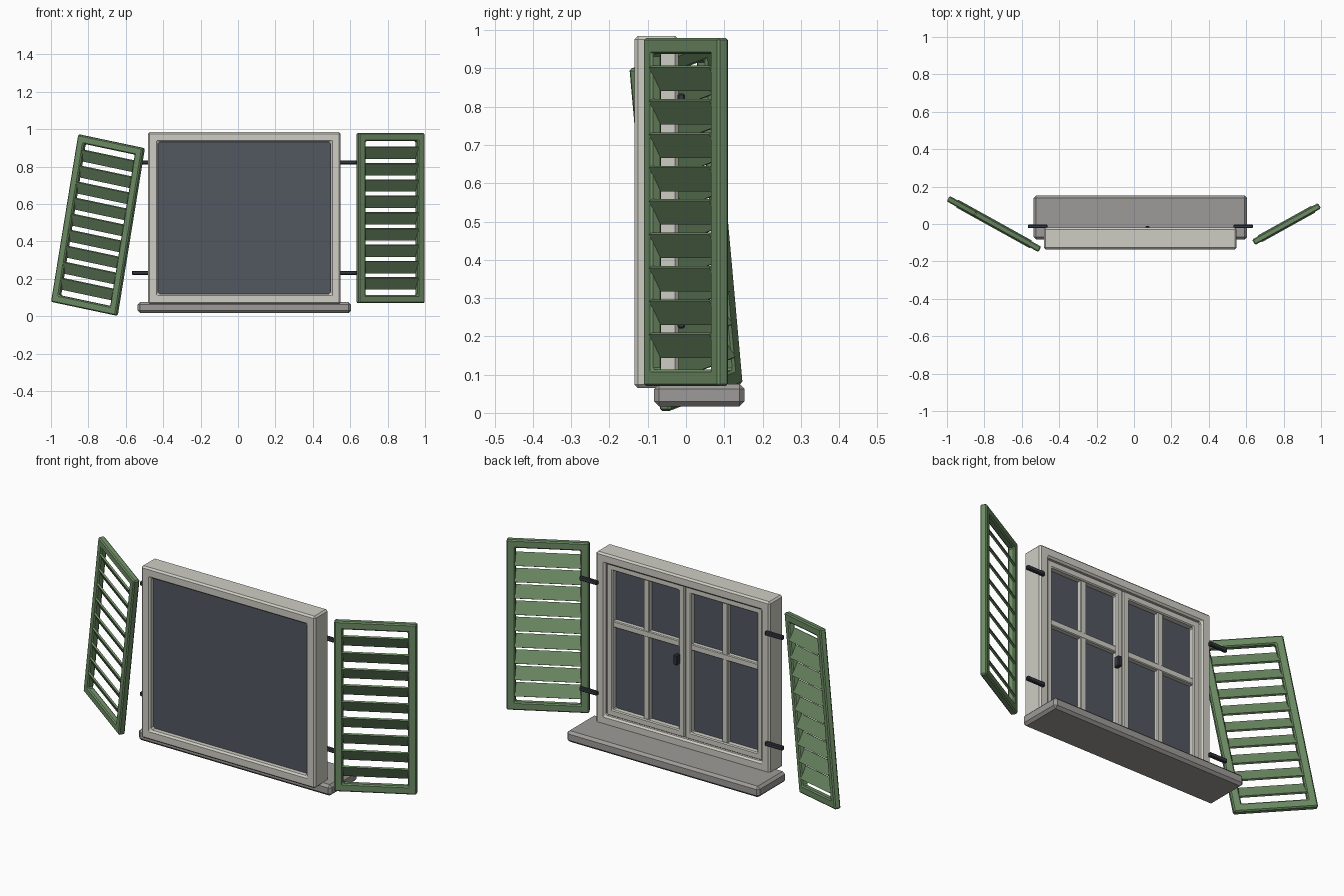
import bpy, bmesh
from math import radians
from mathutils import Matrix, Vector

if "Cube" in bpy.data.objects:
    bpy.data.objects.remove(bpy.data.objects["Cube"])


def material(name, rgb):
    m = bpy.data.materials.new(name)
    m.diffuse_color = (*rgb, 1)
    m.use_nodes = True
    m.node_tree.nodes["Principled BSDF"].inputs["Base Color"].default_value = m.diffuse_color
    return m


STONE = material("pale frame paint", (0.62, 0.61, 0.55))
SILL = material("grey sill stone", (0.34, 0.33, 0.315))
GREEN = material("shutter green", (0.155, 0.265, 0.13))
GLASS = material("dark glass", (0.085, 0.098, 0.12))
IRON = material("dark iron", (0.035, 0.04, 0.05))


def finish(name, bm, mat, bevel=0.0, matrix=None):
    bmesh.ops.recalc_face_normals(bm, faces=bm.faces)
    me = bpy.data.meshes.new(name)
    bm.to_mesh(me)
    bm.free()
    me.materials.append(mat)
    ob = bpy.data.objects.new(name, me)
    bpy.context.collection.objects.link(ob)
    if matrix:
        ob.matrix_world = matrix
    if bevel:
        b = ob.modifiers.new("bevel", "BEVEL")
        b.width, b.segments, b.limit_method = bevel, 1, "ANGLE"
    return ob


def add_box(bm, lo, hi, rot=None):
    lo, hi = Vector(lo), Vector(hi)
    m = Matrix.Translation((lo + hi) / 2) @ (rot or Matrix()) @ Matrix.Diagonal((*(hi - lo), 1))
    bmesh.ops.create_cube(bm, size=1, matrix=m)


def box(name, lo, hi, mat, bevel=0.0):
    bm = bmesh.new()
    add_box(bm, lo, hi)
    return finish(name, bm, mat, bevel)


def add_ring(bm, x0, x1, z0, z1, w, y0, y1):
    """Rectangular frame of bar width w, in the xz plane."""
    loops = []
    for inset, y in ((0, y0), (w, y0), (w, y1), (0, y1)):
        a, b, c, d = x0 + inset, x1 - inset, z0 + inset, z1 - inset
        loops.append([bm.verts.new(p) for p in ((a, y, c), (b, y, c), (b, y, d), (a, y, d))])
    for i in range(4):
        p, q = loops[i], loops[(i + 1) % 4]
        for k in range(4):
            n = (k + 1) % 4
            bm.faces.new((p[k], p[n], q[n], q[k]))


CX = 0.034  # window centre line

# Outer frame and sill
bm = bmesh.new()
add_ring(bm, CX - 0.515, CX + 0.515, 0.065, 0.985, 0.054, -0.135, -0.02)
finish("window_frame", bm, STONE, 0.009)
box("window_sill", (CX - 0.57, -0.083, 0.017), (CX + 0.57, 0.153, 0.076), SILL, 0.013)

# Glass behind both sashes
box("glass_pane", (CX - 0.465, -0.103, 0.115), (CX + 0.465, -0.068, 0.935), GLASS)

# Two sashes, each with one upright and one cross bar
for side, name in ((-1, "left"), (1, "right")):
    x0, x1 = sorted((CX + side * 0.001, CX + side * 0.463))
    bm = bmesh.new()
    add_ring(bm, x0, x1, 0.117, 0.933, 0.036, -0.085, -0.038)
    finish(name + "_sash", bm, STONE, 0.005)
    mid = (x0 + x1) / 2
    bm = bmesh.new()
    add_box(bm, (mid - 0.017, -0.08, 0.15), (mid + 0.017, -0.045, 0.9))
    add_box(bm, (x0 + 0.03, -0.08, 0.592), (x1 - 0.03, -0.044, 0.626))
    finish(name + "_glazing_bars", bm, STONE, 0.004)

# Sash handle
box("window_handle", (CX + 0.027, -0.045, 0.505), (CX + 0.05, -0.012, 0.56), IRON, 0.004)

# Hinge straps on the frame
for side, name in ((-1, "left"), (1, "right")):
    for z, level in ((0.232, "lower"), (0.823, "upper")):
        a, b = sorted((CX + side * 0.497, CX + side * 0.602))
        box(f"{name}_{level}_hinge", (a, -0.022, z - 0.011), (b, -0.003, z + 0.011), IRON, 0.004)


# Louvred shutters
def shutter(name, matrix):
    w, h, t, bar = 0.403, 0.91, 0.033, 0.043
    bm = bmesh.new()
    add_ring(bm, -w / 2, w / 2, -h / 2, h / 2, bar, -t / 2, t / 2)
    finish(name + "_shutter_frame", bm, GREEN, 0.006, matrix)
    bm = bmesh.new()
    half = w / 2 - bar + 0.004
    tilt = Matrix.Rotation(radians(28), 4, "X")
    for i in range(9):
        z = (i - 4) * 0.0872
        add_box(bm, (-half, -0.005, z - 0.035), (half, 0.005, z + 0.035), tilt)
    finish(name + "_shutter_slats", bm, GREEN, 0, matrix)


shutter("right", Matrix.Translation((0.8155, 0, 0.525)) @ Matrix.Rotation(radians(29), 4, "Z"))
# The left shutter has slipped and hangs crooked
shutter("left", Matrix.Translation((-0.7485, 0, 0.488)) @ Matrix.Rotation(radians(-29), 4, "Z")
        @ Matrix.Rotation(radians(10.5), 4, "Y"))
